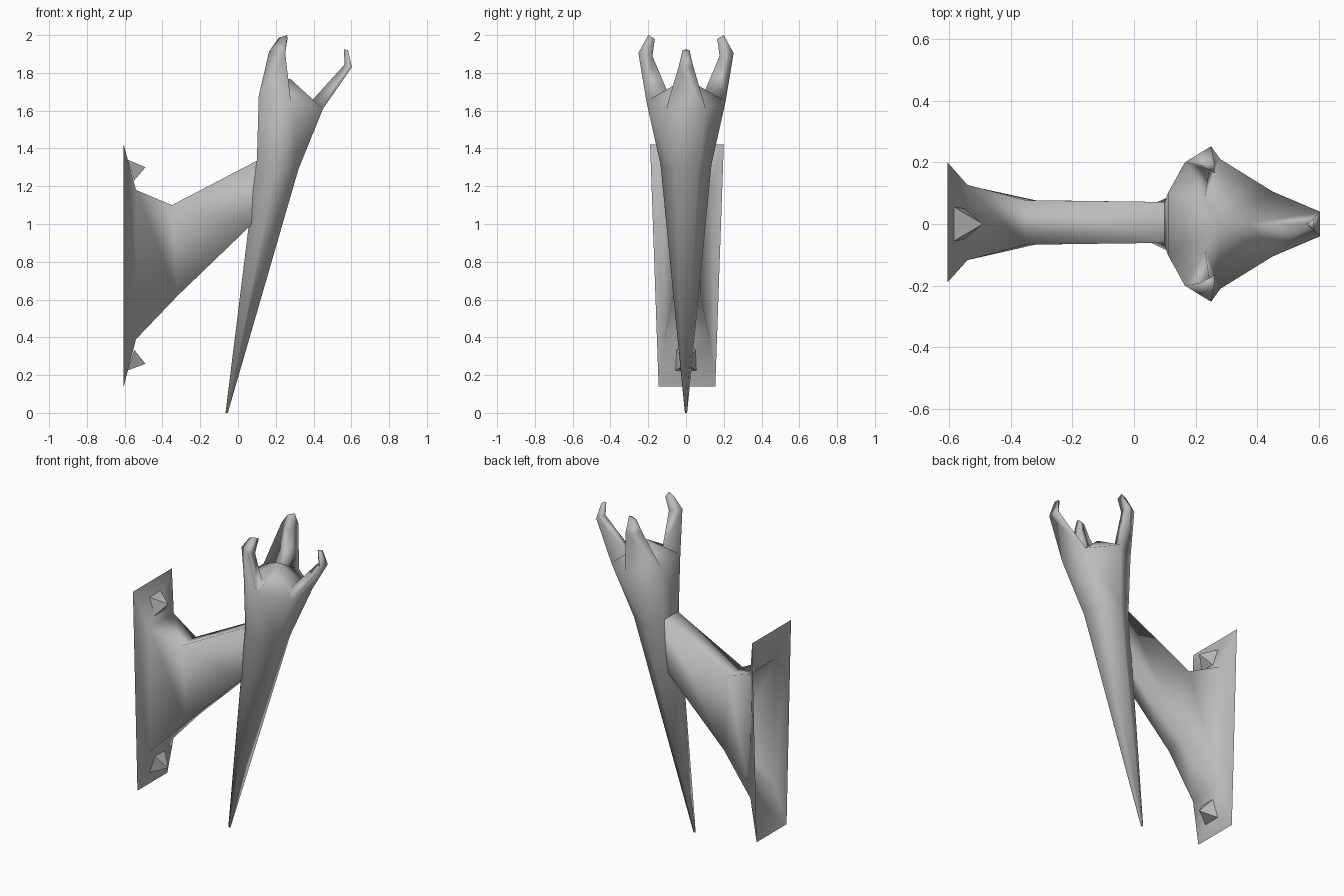
import bpy, bmesh
from mathutils import Vector

if "Cube" in bpy.data.objects:
    bpy.data.objects.remove(bpy.data.objects["Cube"])

metal = bpy.data.materials.new("grey_metal")
metal.diffuse_color = (0.5, 0.5, 0.5, 1)
metal.use_nodes = True
metal.node_tree.nodes["Principled BSDF"].inputs["Base Color"].default_value = metal.diffuse_color


def finish(name, bm, angle=None):
    """Turn a bmesh into a smooth shaded, grey object."""
    bmesh.ops.recalc_face_normals(bm, faces=bm.faces)
    me = bpy.data.meshes.new(name)
    bm.to_mesh(me)
    bm.free()
    ob = bpy.data.objects.new(name, me)
    bpy.context.collection.objects.link(ob)
    me.materials.append(metal)
    for p in me.polygons:
        p.use_smooth = angle is None
    return ob


def ring(bm, pts):
    return [bm.verts.new(p) for p in pts]


def bridge(bm, a, b):
    n = len(a)
    for i in range(n):
        j = (i + 1) % n
        bm.faces.new((a[i], a[j], b[j], b[i]))


def hexagon(left, mid, right):
    """Six points mirrored in y, each argument being (x, half width, z)."""
    up = [left, mid, right]
    return up + [(x, -y, z) for x, y, z in reversed(up)]


# Torch: tapered six-sided shaft, three claws and a peaked cap
bm = bmesh.new()
foot = ring(bm, hexagon((-.066, .003, 0), (-.06, .006, 0), (-.054, .003, 0)))
waist = ring(bm, hexagon((.10, .07, 1.34), (.21, .135, 1.315), (.32, .065, 1.29)))
rim = ring(bm, hexagon((.11, .10, 1.68), (.28, .21, 1.65), (.45, .105, 1.61)))
bm.faces.new(foot)
bridge(bm, foot, waist)
bridge(bm, waist, rim)

# Each claw: inner base point, bent knuckle ring, tip ring
side_claw = [(.23, .085, 1.67),
             [(.165, .20, 1.915), (.25, .252, 1.905), (.245, .178, 1.89)],
             [(.215, .19, 1.985), (.26, .20, 2.0), (.262, .165, 1.98)]]
end_claw = [(.37, 0, 1.63),
            [(.603, .04, 1.83), (.603, -.04, 1.83), (.565, 0, 1.845)],
            [(.583, .018, 1.92), (.583, -.018, 1.92), (.56, 0, 1.925)]]


def claw(a, b, spec, sign=1):
    flip = lambda p: (p[0], p[1] * sign, p[2])
    inner = bm.verts.new(flip(spec[0]))
    prev = [a, b, inner]
    for pts in spec[1:]:
        cur = ring(bm, [flip(p) for p in pts])
        bridge(bm, prev, cur)
        prev = cur
    bm.faces.new(prev)
    return inner


in_back = claw(rim[0], rim[1], side_claw)
in_end = claw(rim[2], rim[3], end_claw)
in_front = claw(rim[5], rim[4], side_claw, -1)

apex = bm.verts.new((.275, 0, 1.77))
loop = [rim[0], in_back, rim[1], rim[2], in_end, rim[3], rim[4], in_front, rim[5]]
for i, v in enumerate(loop):
    bm.faces.new((v, loop[(i + 1) % len(loop)], apex))
finish("torch", bm)

# Wall bracket: flared, open-backed arm reaching to the shaft
# each section: top (x, z, half width), bottom (x, z, half width)
sections = [((-.605, 1.42, .195), (-.605, .14, .15)),
            ((-.54, 1.18, .122), (-.54, .39, .12)),
            ((-.35, 1.10, .072), (-.32, .62, .072)),
            ((.12, 1.345, .066), (.075, 1.0, .066))]
bm = bmesh.new()
prev = None
for (xt, zt, wt), (xb, zb, wb) in sections:
    cur = ring(bm, [(xt, wt + .005, zt), (xt, -wt + .005, zt),
                    (xb, -wb + .005, zb), (xb, wb + .005, zb)])
    if prev:
        bridge(bm, prev, cur)
    prev = cur
finish("wall_bracket", bm)

# Pyramid studs on the flared plate ends
for name, zo, zi, za in (("upper_stud", 1.34, 1.23, 1.30), ("lower_stud", .225, .335, .26)):
    bm = bmesh.new()
    base = ring(bm, [(-.583, .055, zo), (-.583, -.055, zo), (-.55, -.05, zi), (-.55, .05, zi)])
    top = bm.verts.new((-.49, 0, za))
    bm.faces.new(base)
    for i in range(4):
        bm.faces.new((base[i], base[(i + 1) % 4], top))
    finish(name, bm, angle=0)
